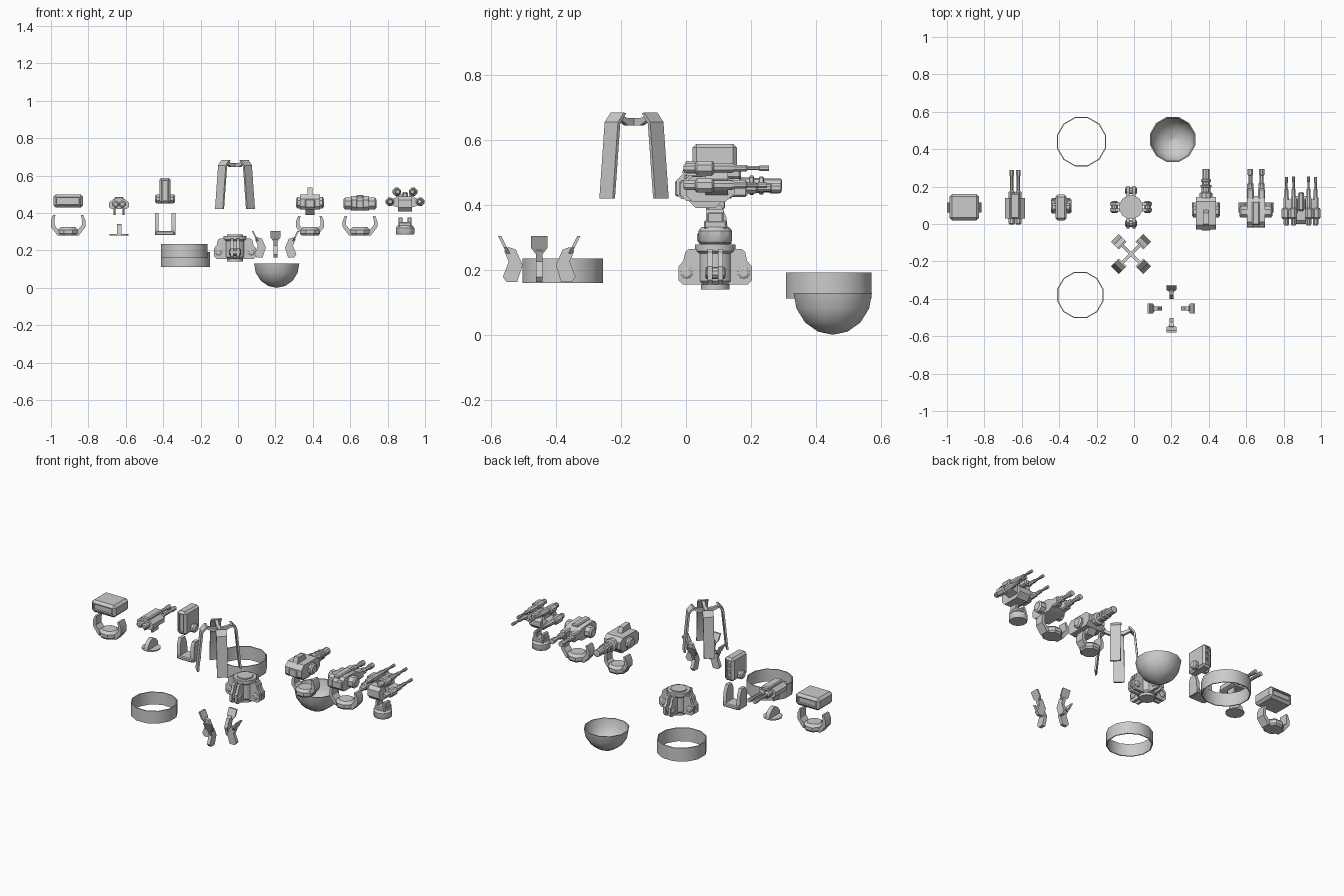
import bpy, bmesh, math
from mathutils import Vector, Matrix

if "Cube" in bpy.data.objects:
    bpy.data.objects.remove(bpy.data.objects["Cube"])


def finish(name, bm):
    bmesh.ops.recalc_face_normals(bm, faces=bm.faces)
    me = bpy.data.meshes.new(name)
    bm.to_mesh(me)
    bm.free()
    ob = bpy.data.objects.new(name, me)
    bpy.context.collection.objects.link(ob)
    return ob


def place(axis, a, b, t):
    return {'x': (t, a, b), 'y': (a, t, b), 'z': (a, b, t)}[axis]


def prism(name, pts, axis, lo, hi):
    """Profile extruded along an axis."""
    bm = bmesh.new()
    A = [bm.verts.new(place(axis, p[0], p[1], lo)) for p in pts]
    B = [bm.verts.new(place(axis, p[0], p[1], hi)) for p in pts]
    bm.faces.new(A)
    bm.faces.new(B)
    n = len(pts)
    for i in range(n):
        bm.faces.new((A[i], A[(i + 1) % n], B[(i + 1) % n], B[i]))
    return finish(name, bm)


def box(name, x, y, z, bev=0.0, recess=0.0):
    """Box from (min, max) ranges, bevelled, with optional recessed front and back."""
    bm = bmesh.new()
    bmesh.ops.create_cube(bm, size=1)
    for v in bm.verts:
        v.co = [r[0] + (c + .5) * (r[1] - r[0]) for r, c in zip((x, y, z), v.co)]
    if bev:
        bmesh.ops.bevel(bm, geom=bm.edges[:], offset=bev, segments=1, affect='EDGES')
    if recess:
        bm.normal_update()
        ends = [f for f in bm.faces if abs(f.normal.y) > .9]
        bmesh.ops.inset_individual(bm, faces=ends, thickness=recess)
        bmesh.ops.inset_individual(bm, faces=ends, thickness=.001, depth=-.01)
    return finish(name, bm)


def lathe(name, prof, a, b, axis, n=10, closed=False):
    """Revolve (radius, position) pairs about an axis through (a, b)."""
    bm = bmesh.new()
    rings = []
    for r, t in prof:
        rings.append([bm.verts.new(place(axis, a + r * math.cos(2 * math.pi * (i + .5) / n),
                      b + r * math.sin(2 * math.pi * (i + .5) / n), t)) for i in range(n)])
    pairs = list(zip(rings, rings[1:])) + ([(rings[-1], rings[0])] if closed else [])
    for p, q in pairs:
        for i in range(n):
            j = (i + 1) % n
            bm.faces.new((p[i], p[j], q[j], q[i]))
    if not closed:
        bm.faces.new(rings[0])
        bm.faces.new(rings[-1])
    bmesh.ops.remove_doubles(bm, verts=bm.verts, dist=1e-5)
    return finish(name, bm)


def turn(ob, angle, x, y):
    ob.data.transform(Matrix.Translation((x, y, 0)) @ Matrix.Rotation(angle, 4, 'Z'))


# Open bowl and two rings
arc = [math.radians(a) for a in (0, 22, 45, 68, 90)]
lathe("bowl", [(.125 * math.cos(a), .129 - .129 * math.sin(a)) for a in arc[:-1]] + [(.0005, 0), (.0005, .006)]
      + [(.119 * math.cos(a), .129 - .122 * math.sin(a)) for a in arc[-2::-1]], .207, .452, 'z', 12, True)
for name, x, y, r, lo, hi in (("back_ring", -.281, .44, .136, .112, .192), ("front_ring", -.287, -.38, .128, .16, .234)):
    lathe(name, [(r, lo), (r, hi), (r - .006, hi), (r - .006, lo)], x, y, 'z', 12, True)

# Four-strap frame
for i in range(4):
    a = math.pi / 4 + i * math.pi / 2
    strap = prism("frame_strap", [(.122, .42), (.099, .655), (.073, .684), (.063, .682), (.089, .65), (.112, .42)],
                  'y', -.029, .029)
    arm = prism("frame_arm", [(0, .645), (.035, .645), (.07, .664), (.085, .662), (.075, .68), (.035, .667), (0, .667)],
                'y', -.009, .009)
    for ob in (strap, arm):
        turn(ob, a, -.016, -.16)

# Pedestal with four double-plate outriggers
lathe("pedestal_core", [(.045, .14), (.045, .155), (.055, .165), (.055, .25), (.064, .258), (.064, .278)], -.016, .09, 'z', 12)
lathe("pedestal_cap", [(.045, .278), (.045, .285)], -.016, .09, 'z', 12)
plate = [(.03, .155), (.1, .155), (.113, .168), (.113, .21), (.098, .228), (.092, .255), (.082, .264), (.03, .264)]
for i in range(4):
    parts = [prism("outrigger_plate", plate, 'y', s * .016 - .008, s * .016 + .008) for s in (-1, 1)]
    parts.append(lathe("outrigger_pin", [(.012, -.032), (.019, -.027), (.019, .027), (.012, .032)], .088, .19, 'y', 10))
    parts[-1].data.transform(Matrix.Identity(4))
    for ob in parts:
        turn(ob, i * math.pi / 2, -.016, .09)

# Four claws
stem = [(.1, .162), (.112, .178), (.094, .225), (.108, .258), (.095, .27), (.072, .262), (.051, .215), (.068, .162)]
for i in range(4):
    parts = [prism("claw_stem", stem, 'y', -.01, .01)]
    head = prism("claw_head", [(-.026, .304), (.026, .304), (.026, .268), (.012, .25), (-.012, .25), (-.026, .268)],
                 'x', .09, .1)
    for v in head.data.vertices:
        v.co.x += (v.co.z - .25) * .5
    parts.append(head)
    for ob in parts:
        turn(ob, i * math.pi / 2, .2, -.452)


# Curved yoke shared by three of the weapons
def yoke(label, x, w, top):
    half = [(w - .035, .28), (w, .325), (w, top - .03), (w - .012, top), (w - .024, top),
            (w - .019, top - .025), (w - .019, .335), (w - .043, .305)]
    prism(label + "_yoke", [(x + a, b) for a, b in half] + [(x - a, b) for a, b in reversed(half)], 'y', .062, .115)
    lathe(label + "_hub", [(.05, .28), (.058, .29), (.058, .31), (.042, .325)], x, .088, 'z', 8)


def trunnion(label, x, y, z, w, r=.025):
    lathe(label + "_trunnion", [(r * .7, x - w), (r, x - w + .008), (r, x + w - .008), (r * .7, x + w)], y, z, 'x', 8)


# Wide box launcher
yoke("launcher", -.908, .092, .39)
box("launcher_box", (-.987, -.829), (.02, .16), (.428, .5), .014, .008)

# Light twin gun on a finned pedestal
lathe("light_base", [(.052, .28), (.052, .287)], -.636, .09, 'z', 12)
prism("light_fin", [(.04, .285), (.042, .305), (.06, .328), (.08, .34), (.1, .34), (.12, .328), (.138, .305), (.14, .285)],
      'x', -.648, -.624)
prism("light_body", [(-.636 + a, b) for a, b in ((-.035, .42), (-.053, .43), (-.053, .455), (-.03, .475), (.03, .475),
      (.053, .455), (.053, .43), (.035, .42))], 'y', .03, .14)
box("light_cover", (-.661, -.611), (.03, .165), (.46, .486), .006)
for s in (-1, 1):
    x = -.636 + s * .018
    lathe("light_barrel", [(.011, -.003), (.018, .003), (.018, .17), (.01, .178), (.01, .255), (.013, .26), (.013, .288)],
          x, .447, 'y', 8)
    box("light_lug", (x + s * .006 - .006, x + s * .006 + .006), (.06, .12), (.388, .425), .003)

# Tall box launcher
box("tall_box", (-.42, -.36), (.02, .157), (.45, .588), .012, .006)
trunnion("tall", -.39, .09, .475, .054)
for s in (-1, 1):
    prism("tall_bracket_arm", [(.062, .283), (.132, .283), (.125, .36), (.108, .4), (.075, .4), (.062, .37)],
          'x', *sorted((-.39 + s * .034, -.39 + s * .055)))
box("tall_bracket_base", (-.44, -.34), (.055, .14), (.281, .303), .005)
for k in range(3):
    lathe("tall_tube", [(.017, .14), (.017, .153), (.01, .153), (.01, .142)], -.39, .483 + k * .036, 'y', 8)

# Single heavy cannon
yoke("cannon", .385, .075, .385)
prism("cannon_body", [(-.03, .435), (-.015, .418), (.12, .418), (.145, .44), (.145, .48), (.12, .5), (-.005, .5), (-.03, .475)],
      'x', .331, .439)
prism("cannon_keel", [(.03, .39), (.09, .39), (.12, .42), (.0, .42)], 'x', .36, .41)
prism("cannon_sight", [(-.012, .498), (.075, .498), (.06, .53), (.0, .535)], 'x', .371, .399)
box("cannon_breech", (.357, .413), (-.034, .0), (.425, .475), .006)
trunnion("cannon", .385, .065, .455, .075, .033)
lathe("cannon_barrel", [(.036, .14), (.036, .165), (.024, .17), (.024, .195), (.03, .197), (.03, .207), (.023, .21),
      (.023, .225), (.028, .227), (.028, .237), (.021, .24), (.021, .293), (.014, .295)], .385, .46, 'y', 10)

# Medium twin cannon
yoke("twin", .652, .093, .385)
prism("twin_body", [(-.018, .43), (0, .412), (.12, .412), (.15, .43), (.15, .465), (.12, .485), (.01, .49), (-.018, .465)],
      'x', .603, .701)
trunnion("twin", .652, .065, .45, .088, .034)
box("twin_cover", (.632, .672), (-.005, .12), (.475, .497), .006)
for s in (-1, 1):
    x = .652 + s * .03
    box("twin_receiver", (x - .019, x + .019), (-.02, .19), (.424, .476), .007)
    lathe("twin_barrel", [(.018, .18), (.018, .215), (.012, .22), (.012, .26), (.016, .263), (.016, .293)], x, .452, 'y', 8)

# Quad flak mount
lathe("flak_base", [(.048, .284), (.052, .29), (.052, .32), (.042, .332)], .893, .09, 'z', 10)
box("flak_post", (.858, .928), (.055, .125), (.325, .352), .005)
for s in (-1, 1):
    box("flak_lug", (.893 + s * .024 - .011, .893 + s * .024 + .011), (.065, .115), (.345, .377), .004)
prism("flak_body", [(.0, .43), (.02, .408), (.12, .408), (.15, .435), (.15, .465), (.12, .488), (.02, .488), (.0, .47)],
      'x', .856, .93)
box("flak_sight", (.877, .909), (.07, .17), (.48, .512), .007)
for s in (-1, 1):
    for dx, z, end in ((.04, .513, .255), (.078, .46, .25)):
        x = .893 + s * dx
        lathe("flak_barrel", [(.01, -.008), (.016, 0), (.016, .14), (.011, .15), (.011, .185), (.007, .19), (.007, end - .03),
              (.009, end - .028), (.009, end)], x, z, 'y', 8)
        lathe("flak_drum", [(.018, .028), (.024, .034), (.024, .08), (.018, .086)], x + s * .004, z, 'y', 8)
    prism("flak_wing", [(.893 + s * a, b) for a, b in ((.02, .425), (.085, .445), (.08, .475), (.05, .48), (.045, .52), (.02, .5))],
          'y', .06, .13)

# Shade rounded surfaces smooth, keep chamfers sharp
for ob in bpy.context.scene.objects:
    ob.select_set(True)
bpy.context.view_layer.objects.active = bpy.context.scene.objects[0]
bpy.ops.object.shade_smooth_by_angle(angle=math.radians(35))
